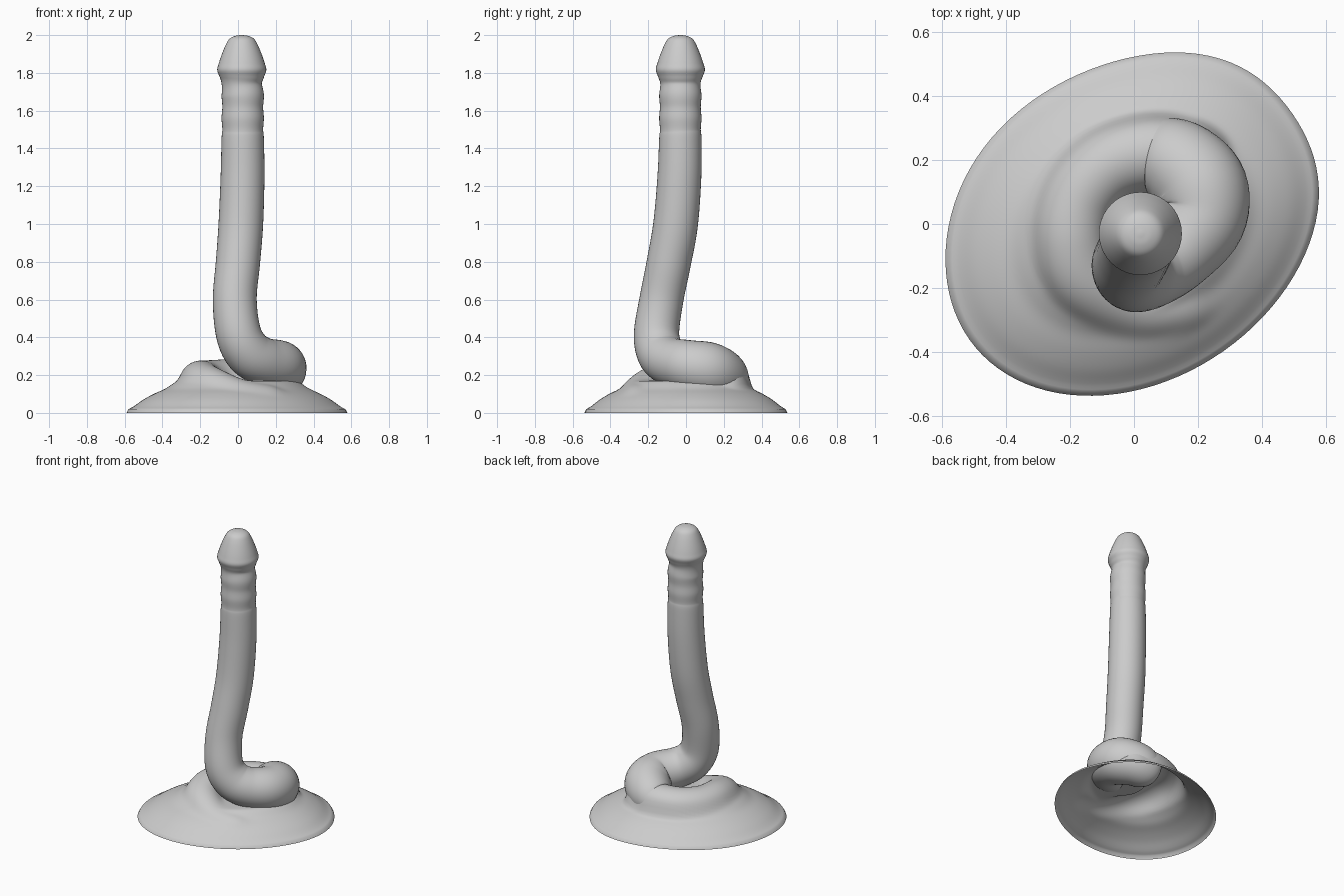
import bpy
import bmesh
import math
from mathutils import Vector

default_cube = bpy.data.objects.get("Cube")
if default_cube:
    bpy.data.objects.remove(default_cube, do_unlink=True)

grey = bpy.data.materials.new("plain grey")
grey.use_nodes = True
grey.diffuse_color = (0.6, 0.6, 0.6, 1)
grey.node_tree.nodes["Principled BSDF"].inputs["Base Color"].default_value = grey.diffuse_color


def smooth_path(points, steps):
    """Catmull-Rom samples through points of (x, y, z, radius)."""
    pts = [Vector(p) for p in points]
    pts = [2 * pts[0] - pts[1]] + pts + [2 * pts[-1] - pts[-2]]
    samples = []
    for a, b, c, d in zip(pts, pts[1:], pts[2:], pts[3:]):
        for i in range(steps):
            t = i / steps
            samples.append(b + (c - a) * t / 2 + (a * 2 - b * 5 + c * 4 - d) * t * t / 2
                           + (b * 3 - a - c * 3 + d) * t ** 3 / 2)
    return samples + [pts[-2]]


def finish(bm, name):
    bmesh.ops.recalc_face_normals(bm, faces=bm.faces)
    mesh = bpy.data.meshes.new(name)
    bm.to_mesh(mesh)
    bm.free()
    mesh.materials.append(grey)
    mesh.shade_smooth()
    obj = bpy.data.objects.new(name, mesh)
    bpy.context.collection.objects.link(obj)


def bridge(bm, rings):
    for lower, upper in zip(rings, rings[1:]):
        for i in range(len(lower)):
            j = (i + 1) % len(lower)
            bm.faces.new((lower[i], lower[j], upper[j], upper[i]))


def make_tube(name, samples, sides):
    bm = bmesh.new()
    rings = []
    side = Vector((0, 0, 1))
    for i, s in enumerate(samples):
        ahead = samples[min(i + 1, len(samples) - 1)].xyz
        behind = samples[max(i - 1, 0)].xyz
        along = (ahead - behind).normalized()
        side = (side - along * side.dot(along)).normalized()
        other = along.cross(side)
        ring = []
        for k in range(sides):
            a = math.tau * k / sides
            ring.append(bm.verts.new(s.xyz + (side * math.cos(a) + other * math.sin(a)) * s.w))
        rings.append(ring)
    bridge(bm, rings)
    bm.faces.new(rings[0])
    bm.faces.new(rings[-1])
    finish(bm, name)


# Upper coil, bend, wrinkled shaft and rounded tip in one tube
coil = [(.03, .21, .16, .09), (.08, .21, .17, .125), (.15, .18, .2, .142), (.21, .11, .228, .148),
        (.21, .01, .248, .138), (.13, -.085, .272, .128), (.055, -.135, .32, .126)]
shaft = [(.003, -.156, .42, .12), (-.017, -.13, .6, .116), (0, -.09, .8, .117),
         (.015, -.055, 1, .118), (.024, -.035, 1.25, .116), (.025, -.03, 1.45, .112)]
wrinkles = [(.025, -.03, 1.5 + .06 * i, .108 if i % 2 == 0 else .112) for i in range(4)]
tip = [(.02, -.03, z, r) for z, r in
       [(1.74, .106), (1.78, .118), (1.815, .13), (1.85, .122), (1.9, .105),
        (1.95, .084), (1.98, .065), (1.995, .037), (2, .006)]]
make_tube("coiled_shaft", smooth_path(coil + shaft + wrinkles + tip, 6), 40)

# Lower coil, raised as a ridge in the hollow base
ridge = smooth_path([(.17, .2, .17, .12), (.05, .22, .17, .12), (-.08, .18, .165, .118),
                     (-.17, .08, .16, .118), (-.195, -.05, .155, .12), (-.15, -.17, .12, .125),
                     (0, -.25, .06, .12), (.15, -.24, .03, .12)], 10)
dish = smooth_path([(0, .17, 0, 0), (.5, .17, 0, 0), (.58, .155, 0, 0), (.65, .128, 0, 0),
                    (.75, .102, 0, 0), (.85, .07, 0, 0), (.93, .036, 0, 0),
                    (.985, .018, 0, 0), (1, 0, 0, 0)], 12)


def dish_height(t):
    for a, b in zip(dish, dish[1:]):
        if t <= b.x:
            return a.y + (b.y - a.y) * (t - a.x) / max(b.x - a.x, 1e-6)
    return 0


def base_height(x, y, t):
    z = dish_height(t)
    for s in ridge:
        rise = s.w ** 2 - (x - s.x) ** 2 - (y - s.y) ** 2
        if rise > 0:
            z = max(z, s.z + math.sqrt(rise))
    return z


def rim_scale(a):
    """Flatten the oval at one end and fill it out on one flank."""
    return (1 - .04 * max(0, math.cos(a)) ** 8
            + .035 * max(0, math.cos(a - math.radians(110))) ** 6)


# Oval dish, open underneath, with its long axis on a diagonal
bm = bmesh.new()
turn = math.radians(35)
rings = []
for i in range(1, 57):
    t = i / 56
    ring = []
    for k in range(96):
        a = math.tau * k / 96
        reach = t * rim_scale(a)
        u, v = .63 * reach * math.cos(a), .487 * reach * math.sin(a)
        x = u * math.cos(turn) - v * math.sin(turn)
        y = u * math.sin(turn) + v * math.cos(turn)
        ring.append(bm.verts.new((x, y, base_height(x, y, t))))
    rings.append(ring)
bridge(bm, rings)
bm.faces.new(rings[0])
inner = [v for ring in rings[:-4] for v in ring]
for _ in range(5):
    bmesh.ops.smooth_vert(bm, verts=inner, factor=.5, use_axis_z=True)
finish(bm, "hollow_base")
